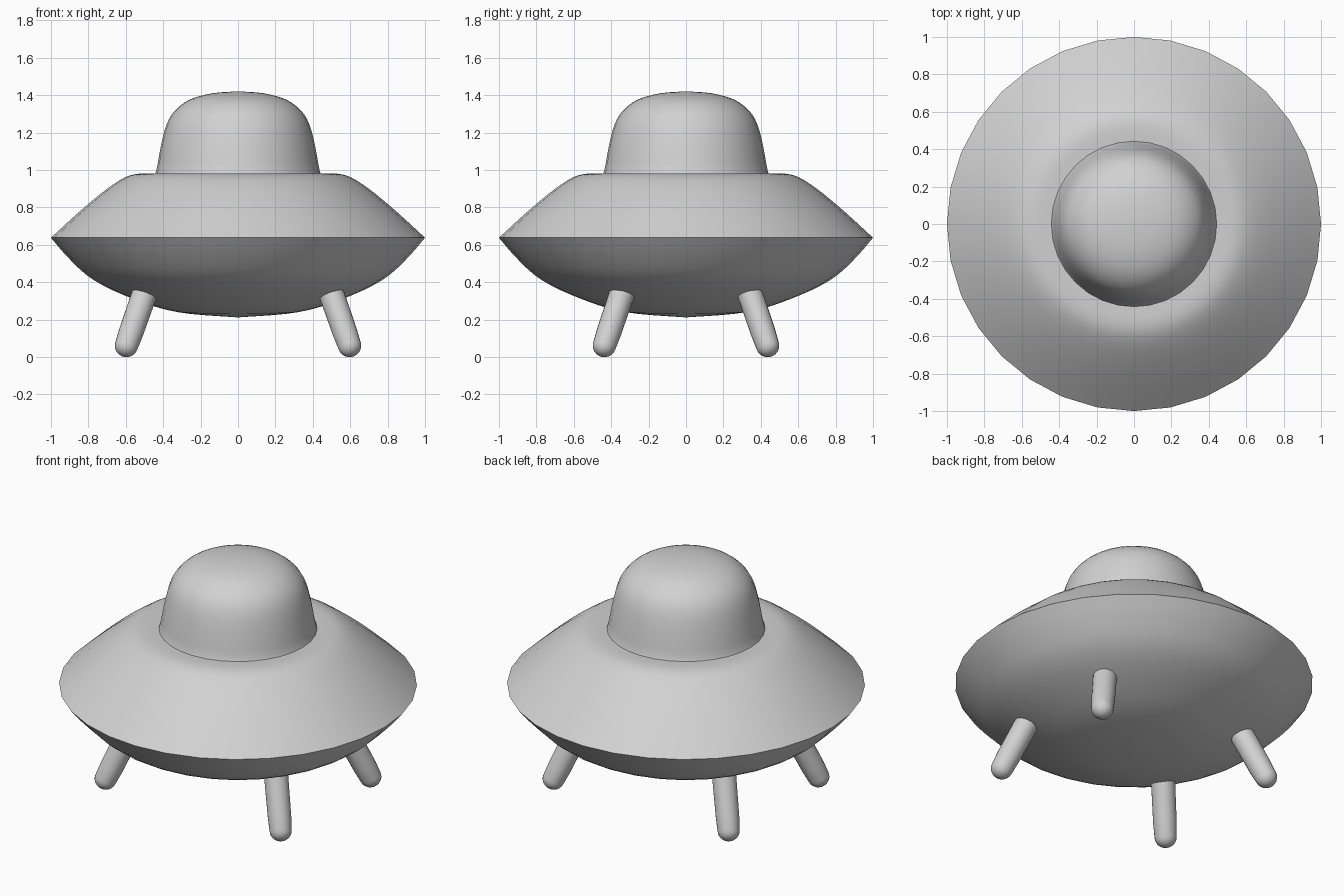
import bpy, bmesh
from math import sin, cos, pi, radians
from mathutils import Vector, Matrix

cube = bpy.data.objects.get("Cube")
if cube:
    bpy.data.objects.remove(cube)

# One plain grey for the whole craft
grey = bpy.data.materials.new("plain grey")
grey.use_nodes = True
COLOUR = (0.64, 0.64, 0.64, 1)
grey.diffuse_color = COLOUR
grey.node_tree.nodes["Principled BSDF"].inputs["Base Color"].default_value = COLOUR


def smooth_path(points, steps=3):
    """Catmull-Rom curve through (radius, height) points."""
    pts = [Vector(p) for p in points]
    pts = [2 * pts[0] - pts[1]] + pts + [2 * pts[-1] - pts[-2]]
    path = []
    for a, b, c, d in zip(pts, pts[1:], pts[2:], pts[3:]):
        for s in range(steps):
            t = s / steps
            path.append(b + (c - a) * t / 2 + (2 * a - 5 * b + 4 * c - d) * t * t / 2
                        + (3 * b - a - 3 * c + d) * t ** 3 / 2)
    return path + [pts[-2]]


def lathe(name, path, sides, matrix=Matrix()):
    """Turn a bottom-to-top profile round z."""
    bm = bmesh.new()
    rings = [[bm.verts.new((max(r, 0) * cos(2 * pi * k / sides),
                            max(r, 0) * sin(2 * pi * k / sides), z))
              for k in range(sides)] for r, z in path]
    for low, high in zip(rings, rings[1:]):
        for k in range(sides):
            n = (k + 1) % sides
            bm.faces.new((low[k], low[n], high[n], high[k]))
    bmesh.ops.remove_doubles(bm, verts=bm.verts, dist=1e-5)
    mesh = bpy.data.meshes.new(name)
    bm.to_mesh(mesh)
    bm.free()
    mesh.materials.append(grey)
    obj = bpy.data.objects.new(name, mesh)
    obj.matrix_world = matrix
    bpy.context.collection.objects.link(obj)
    bpy.ops.object.select_all(action='DESELECT')
    obj.select_set(True)
    bpy.context.view_layer.objects.active = obj
    bpy.ops.object.shade_smooth_by_angle(angle=radians(45))
    return obj


# Saucer hull: lower bowl and upper shell meeting at a sharp rim
bowl = smooth_path([(0, .212), (.257, .231), (.417, .262), (.57, .315),
                    (.71, .377), (.82, .447), (.925, .55), (1, .638)])
shell = smooth_path([(1, .638), (.845, .78), (.71, .892), (.61, .958),
                     (.535, .98), (.44, .98)])
lathe("saucer_hull", bowl + shell[1:] + [Vector((0, .98))], 32)

# Cabin dome with a slightly flared foot
dome = smooth_path([(.45, .982), (.437, .995), (.412, 1.13), (.382, 1.243),
                    (.337, 1.318), (.257, 1.377), (.14, 1.41), (0, 1.421)])
lathe("cabin_dome", dome, 32)

# Four splayed legs with rounded feet
leg = [(.062 * sin(a * pi / 12), .06 - .06 * cos(a * pi / 12)) for a in range(7)]
leg += [(.066, .14), (.068, .4)]
for side, sx in (("left", 1), ("right", -1)):
    for end, sy in (("front", -1), ("back", 1)):
        axis = Vector((-.35 * sx, -.34 * sy, 1))
        place = (Matrix.Translation((.597 * sx, .437 * sy, .06))
                 @ axis.to_track_quat('Z', 'Y').to_matrix().to_4x4()
                 @ Matrix.Translation((0, 0, -.06)))
        lathe(f"{end}_{side}_leg", leg, 24, place)
